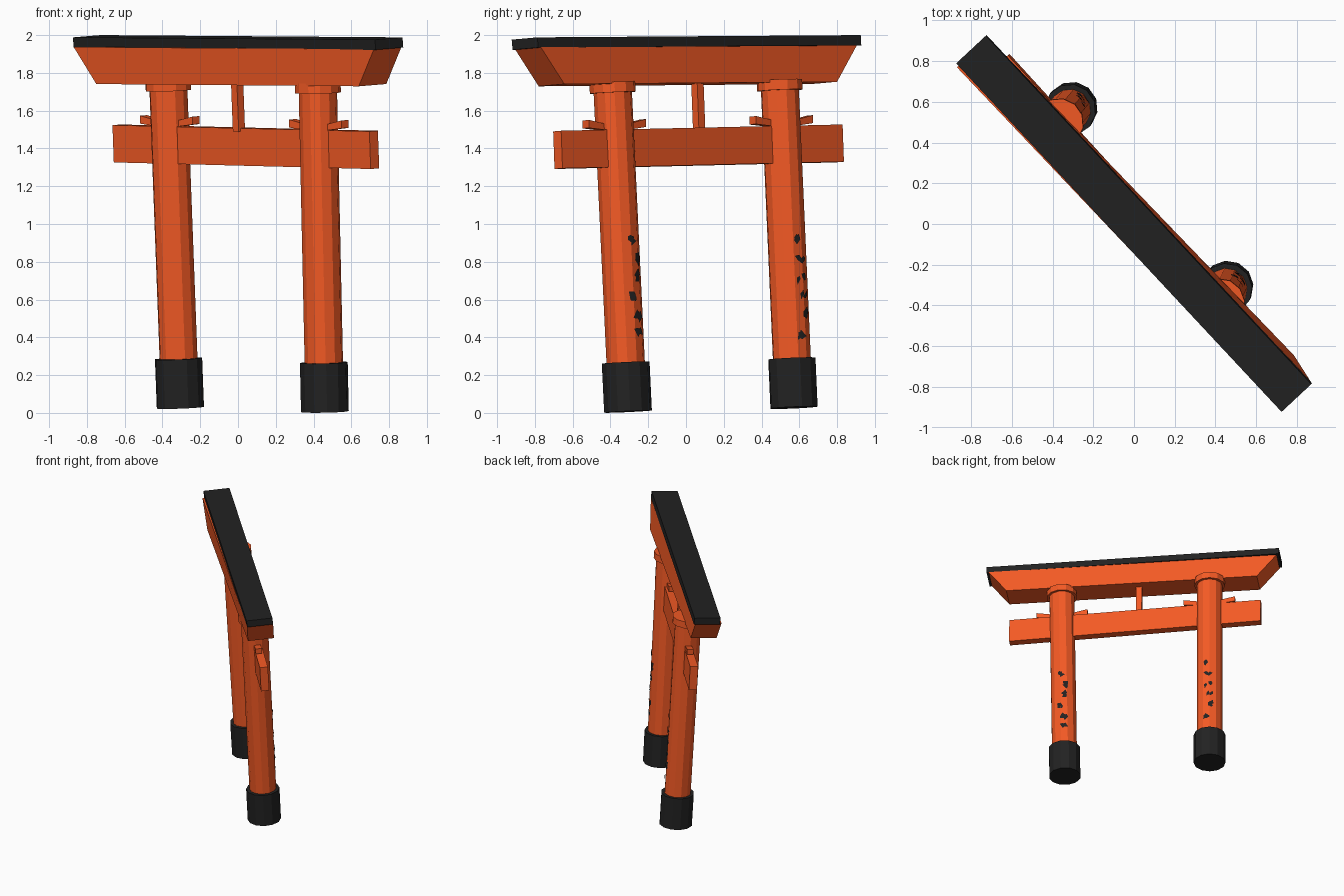
import bpy, math, random
from mathutils import Vector as V

if "Cube" in bpy.data.objects:
    bpy.data.objects.remove(bpy.data.objects["Cube"])

random.seed(4)


def material(name, rgb):
    m = bpy.data.materials.new(name)
    m.diffuse_color = (*rgb, 1)
    m.use_nodes = True
    m.node_tree.nodes["Principled BSDF"].inputs["Base Color"].default_value = m.diffuse_color
    return m


ORANGE = material("orange_paint", (0.905, 0.102, 0.018))
BLACK = material("black_paint", (0.016, 0.016, 0.016))
SIDE = V((0.73, 0.68, 0.06))       # direction across the gate (it leans slightly)
ALONG = V((0.675, -0.738, -0.012))  # direction along the gate


def add_mesh(name, verts, faces, mat):
    me = bpy.data.meshes.new(name)
    me.from_pydata(verts, [], faces)
    me.materials.append(mat)
    ob = bpy.data.objects.new(name, me)
    bpy.context.collection.objects.link(ob)
    return ob


def block(name, profile, width, mat):
    """Extrude a four-point face outline across the gate."""
    off = SIDE * width / 2
    pts = [V(p) for p in profile]
    verts = [p - off for p in pts] + [p + off for p in pts]
    faces = [(0, 1, 2, 3), (7, 6, 5, 4)]
    faces += [(i, i + 4, (i + 1) % 4 + 4, (i + 1) % 4) for i in range(4)]
    return add_mesh(name, verts, faces, mat)


def post(name, a, b, radius, mat):
    """Twelve-sided cylinder between two points."""
    axis = b - a
    bpy.ops.mesh.primitive_cylinder_add(vertices=12, radius=radius, depth=axis.length,
                                        location=(a + b) / 2)
    ob = bpy.context.object
    ob.name = name
    ob.rotation_euler = axis.to_track_quat('Z', 'Y').to_euler()
    ob.data.materials.append(mat)


def flecks(name, a, b, radius):
    """Small ragged dark marks lying on the back of a pillar."""
    verts, faces = [], []
    for i in range(12):
        z0 = 0.42 + 0.1 * (i // 2) + random.uniform(-0.02, 0.02)
        t0 = math.radians(45) + random.uniform(-0.3, 0.3)
        n = random.choice((4, 5))
        start = len(verts)
        for k in range(n):
            w = 2 * math.pi * k / n + random.uniform(-0.4, 0.4)
            r = random.uniform(0.01, 0.035)
            z, t = z0 + r * math.sin(w), t0 + r * math.cos(w) / radius
            c = a.lerp(b, (z - a.z) / (b.z - a.z))
            rr = radius + random.uniform(0.001, 0.006)
            verts.append(c + V((rr * math.cos(t), rr * math.sin(t), 0)))
        faces.append(tuple(range(start, start + n)))
    add_mesh(name, verts, faces, BLACK)


# Pillars with bases, collars, wedges and dark marks
pillars = {
    "left": (V((-0.305, 0.572, 0.028)), V((-0.37, 0.495, 1.757))),
    "right": (V((0.46, -0.307, 0.007)), V((0.422, -0.39, 1.745))),
}
for side, (a, b) in pillars.items():
    u = (b - a).normalized()
    post(side + "_pillar", a + u * 0.1, b, 0.102, ORANGE)
    post(side + "_base", a, a + u * 0.26, 0.127, BLACK)
    post(side + "_collar", b - u * 0.05, b + u * 0.005, 0.122, ORANGE)
    flecks(side + "_pillar_marks", a, b, 0.102)
    c = a + u * 1.505
    for s, end in ((-1, "outer" if side == "left" else "inner"),
                   (1, "inner" if side == "left" else "outer")):
        p, q = c + s * ALONG * 0.06, c + s * ALONG * 0.205
        block(f"{side}_{end}_wedge",
              [p + V((0, 0, -0.015)), q, q + V((0, 0, 0.042)), p + V((0, 0, 0.015))],
              0.05, ORANGE)

# Lower tie beam
block("tie_beam", [(-0.635, 0.815, 1.328), (0.725, -0.675, 1.293),
                   (0.718, -0.682, 1.492), (-0.642, 0.808, 1.525)], 0.062, ORANGE)

# Short centre strut
d = ALONG * 0.023
lo, hi = V((0.005, 0.07, 1.49)), V((-0.005, 0.06, 1.76))
block("centre_strut", [lo - d, lo + d, hi + d, hi - d], 0.046, ORANGE)

# Tapered lintel and black roof board
block("lintel", [(-0.677, 0.732, 1.747), (0.712, -0.712, 1.735),
                 (0.792, -0.837, 1.931), (-0.797, 0.838, 1.943)], 0.2, ORANGE)
block("roof_board", [(-0.797, 0.86, 1.94), (0.802, -0.85, 1.928),
                     (0.798, -0.855, 1.982), (-0.801, 0.857, 1.994)], 0.2, BLACK)
